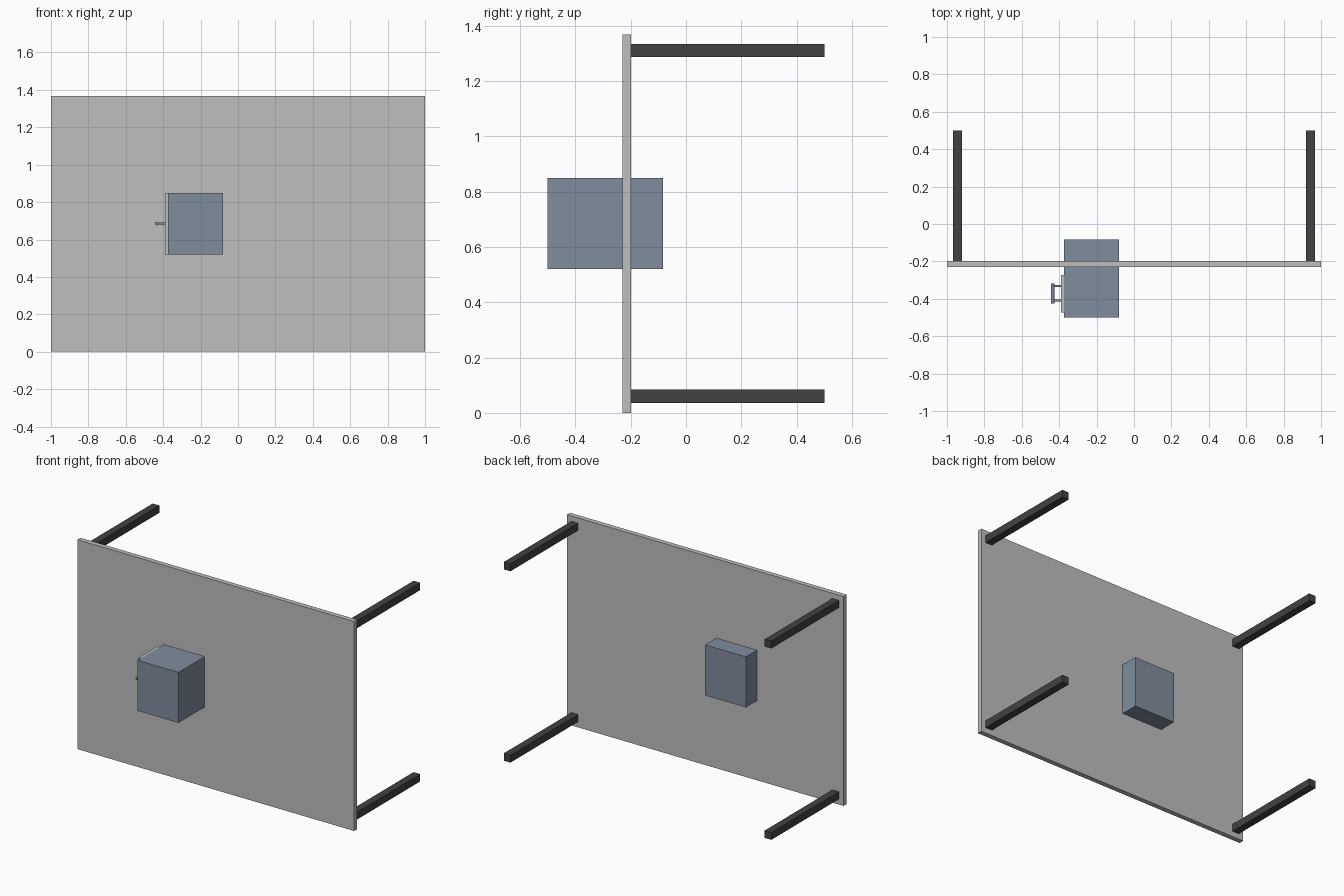
import bpy
import math
from mathutils import Vector

cube = bpy.data.objects.get("Cube")
if cube:
    bpy.data.objects.remove(cube, do_unlink=True)


def material(name, rgb):
    mat = bpy.data.materials.new(name)
    mat.use_nodes = True
    color = (*rgb, 1)
    mat.diffuse_color = color
    mat.node_tree.nodes["Principled BSDF"].inputs["Base Color"].default_value = color
    return mat


light_grey = material("light grey", (0.52, 0.52, 0.52))
slate_blue = material("slate blue", (0.216, 0.266, 0.342))
charcoal = material("charcoal", (0.054, 0.054, 0.059))


def box(name, low, high, mat):
    low, high = Vector(low), Vector(high)
    bpy.ops.mesh.primitive_cube_add(size=1, location=(low + high) / 2)
    obj = bpy.context.object
    obj.name = name
    obj.scale = high - low
    bpy.ops.object.transform_apply(location=False, rotation=False, scale=True)
    obj.data.materials.append(mat)
    return obj


def rod(name, start, end, radius, mat):
    start, end = Vector(start), Vector(end)
    bpy.ops.mesh.primitive_cylinder_add(
        vertices=24, radius=radius, depth=(end - start).length,
        location=(start + end) / 2)
    obj = bpy.context.object
    obj.name = name
    obj.rotation_euler = (end - start).to_track_quat("Z", "Y").to_euler()
    obj.data.materials.append(mat)
    bpy.ops.object.shade_smooth_by_angle(angle=math.radians(40))
    return obj


# Upright panel
box("panel", (-1, -0.23, 0), (1, -0.198, 1.368), light_grey)

# Four legs reaching back from the panel corners
for side, x in (("right", -0.943), ("left", 0.943)):
    for level, z in (("lower", 0.06), ("upper", 1.31)):
        box(f"{level}_{side}_leg", (x - 0.024, -0.198, z - 0.024),
            (x + 0.024, 0.5, z + 0.024), charcoal)

# Cabinet passing through the panel
box("cabinet", (-0.375, -0.5, 0.52), (-0.08, -0.083, 0.85), slate_blue)

# Door on the cabinet side
box("door", (-0.391, -0.472, 0.52), (-0.375, -0.272, 0.85), light_grey)

# Pull handle: two stems and a grip
for name, y in (("front_stem", -0.409), ("back_stem", -0.332)):
    rod(name, (-0.391, y, 0.685), (-0.435, y, 0.685), 0.006, slate_blue)
rod("grip", (-0.435, -0.424, 0.685), (-0.435, -0.317, 0.685), 0.009, slate_blue)
